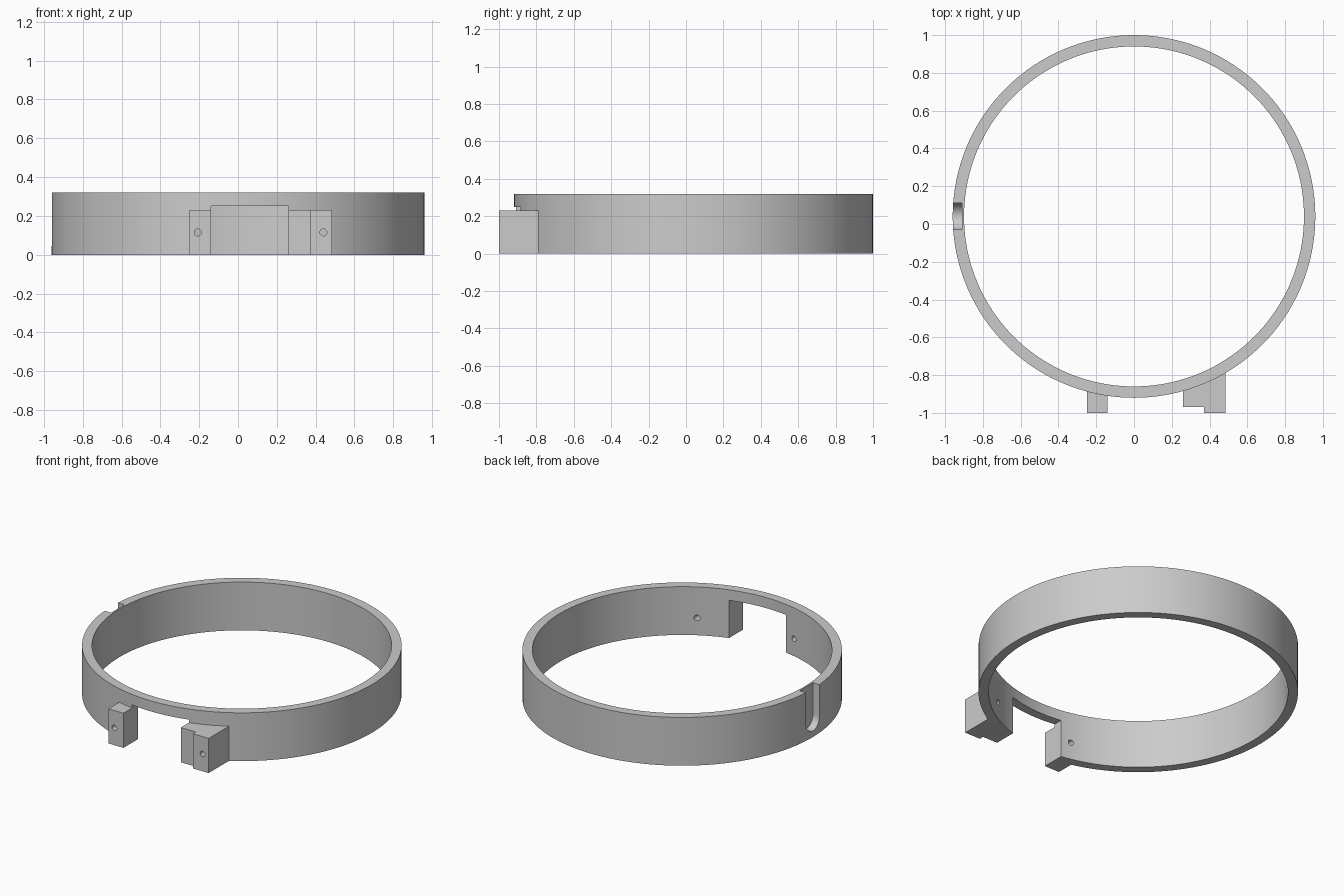
import bpy, bmesh, math
from mathutils import Matrix, Vector

cube = bpy.data.objects.get("Cube")
if cube:
    bpy.data.objects.remove(cube, do_unlink=True)

grey = bpy.data.materials.new("plain grey")
grey.use_nodes = True
colour = (0.6, 0.6, 0.6, 1)
grey.diffuse_color = colour
grey.node_tree.nodes["Principled BSDF"].inputs["Base Color"].default_value = colour

CY = 0.04                      # ring centre in y
R_OUT, R_IN, HEIGHT = 0.96, 0.90, 0.32
EAR_HEIGHT, WINDOW_TOP = 0.23, 0.25


def prism(name, outline, start, vector):
    """Extrude a closed outline of 2D points; start maps them to 3D."""
    bm = bmesh.new()
    face = bm.faces.new([bm.verts.new(start(a, b)) for a, b in outline])
    top = bmesh.ops.extrude_face_region(bm, geom=[face])
    moved = [v for v in top["geom"] if isinstance(v, bmesh.types.BMVert)]
    bmesh.ops.translate(bm, verts=moved, vec=Vector(vector))
    bmesh.ops.recalc_face_normals(bm, faces=bm.faces)
    mesh = bpy.data.meshes.new(name)
    bm.to_mesh(mesh)
    bm.free()
    mesh.materials.append(grey)
    obj = bpy.data.objects.new(name, mesh)
    bpy.context.collection.objects.link(obj)
    return obj


def arc(radius, count, a0=0.0, sweep=math.tau, cx=0.0, cy=0.0):
    return [(cx + radius * math.cos(a0 + sweep * i / count),
             cy + radius * math.sin(a0 + sweep * i / count)) for i in range(count)]


def upright(name, outline, z0, z1):
    return prism(name, outline, lambda a, b: (a, b, z0), (0, 0, z1 - z0))


def combine(target, tool, operation):
    mod = target.modifiers.new(tool.name, "BOOLEAN")
    mod.operation, mod.solver, mod.object = operation, "EXACT", tool
    bpy.context.view_layer.objects.active = target
    bpy.ops.object.modifier_apply(modifier=mod.name)
    bpy.data.objects.remove(tool, do_unlink=True)


# Ring body, solid until the bore is cut
ring = upright("clamp_ring", arc(R_OUT, 160, cy=CY), 0, HEIGHT)

# Mounting ears at the front: one plain, one stepped
plain = [(-0.25, -1), (-0.10, -1), (-0.10, -0.84), (-0.25, -0.84)]
stepped = [(0.20, -0.97), (0.37, -0.97), (0.37, -1), (0.485, -1),
           (0.485, -0.77), (0.20, -0.84)]
for name, outline in (("plain_ear", plain), ("stepped_ear", stepped)):
    combine(ring, upright(name, outline, 0, EAR_HEIGHT), "UNION")

# Bore, and the window between the ears
combine(ring, upright("bore", arc(R_IN, 160, cy=CY), -0.1, 0.5), "DIFFERENCE")
window = [(-0.14, -1.1), (0.26, -1.1), (0.26, -0.7), (-0.14, -0.7)]
combine(ring, upright("window", window, -0.1, WINDOW_TOP), "DIFFERENCE")

# Round-bottomed slot in the side, open at the top
slot = arc(0.07, 24, math.pi, math.pi, CY, 0.11) + [(CY + 0.07, 0.11), (CY + 0.07, 0.5), (CY - 0.07, 0.5)]
combine(ring, prism("slot", slot, lambda a, b: (-1.1, a, b), (0.19, 0, 0)), "DIFFERENCE")

# Screw holes through the ears
for x in (-0.207, 0.44):
    hole = arc(0.018, 24, cx=x, cy=0.115)
    combine(ring, prism("screw_hole", hole, lambda a, b: (a, -1.1, b), (0, 0.5, 0)), "DIFFERENCE")

bpy.ops.object.select_all(action="DESELECT")
ring.select_set(True)
bpy.context.view_layer.objects.active = ring
bpy.ops.object.shade_smooth_by_angle(angle=math.radians(25))
